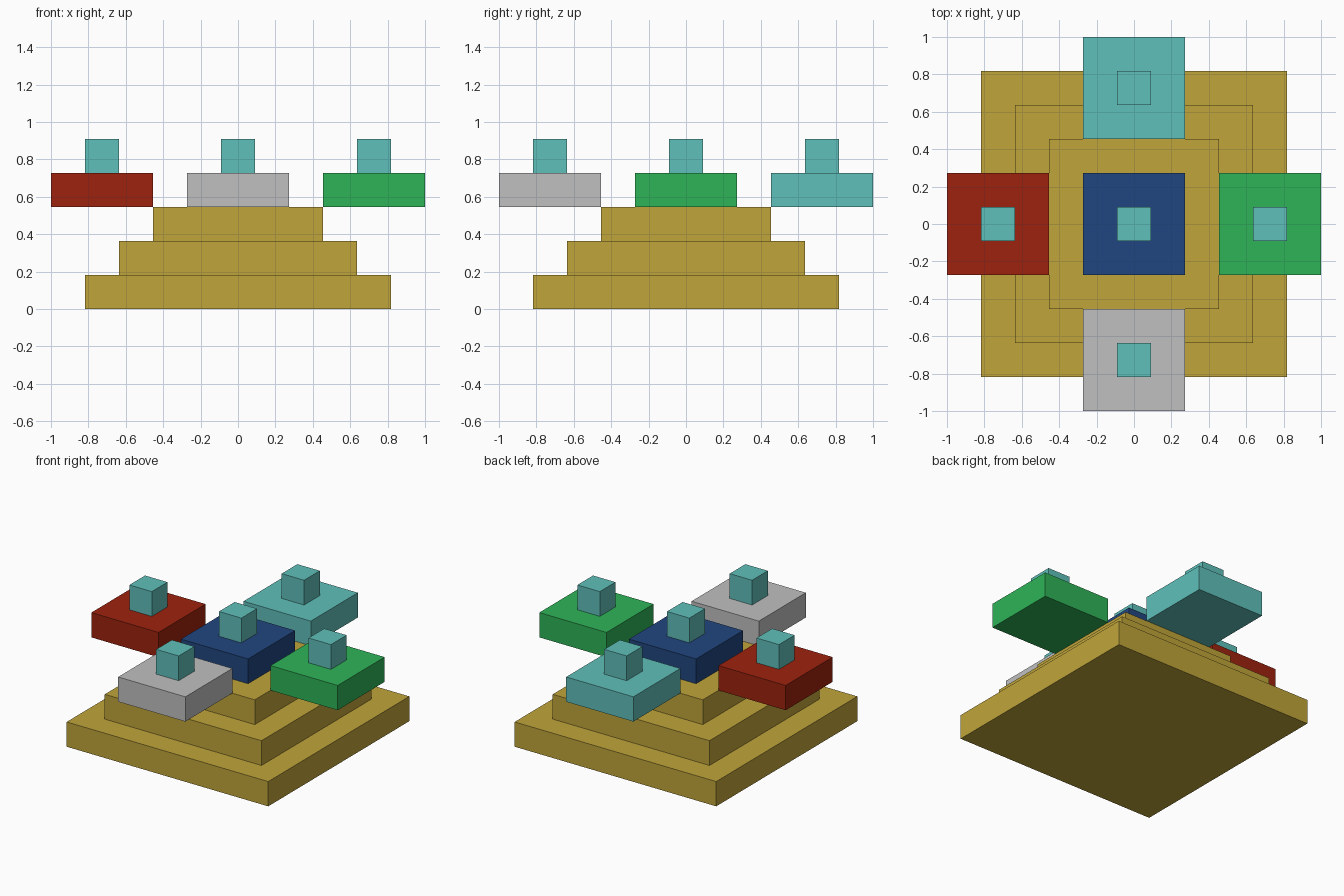
import bpy

cube = bpy.data.objects.get("Cube")
if cube:
    bpy.data.objects.remove(cube, do_unlink=True)

U = 2 / 11  # one block unit


def material(name, rgb):
    """Flat material from 8-bit display values, converted to linear."""
    linear = [((c / 255 + 0.055) / 1.055) ** 2.4 for c in rgb]
    mat = bpy.data.materials.new(name)
    mat.use_nodes = True
    mat.diffuse_color = (*linear, 1)
    bsdf = next(n for n in mat.node_tree.nodes if n.type == "BSDF_PRINCIPLED")
    bsdf.inputs["Base Color"].default_value = (*linear, 1)
    bsdf.inputs["Roughness"].default_value = 0.8
    return mat


def slab(name, x, y, level, width, mat):
    """Square block one unit tall, resting on the given level."""
    bpy.ops.mesh.primitive_cube_add(size=1, location=(x * U, y * U, (level + 0.5) * U))
    obj = bpy.context.object
    obj.name = name
    obj.scale = (width * U, width * U, U)
    bpy.ops.object.transform_apply(location=False, rotation=False, scale=True)
    obj.data.materials.append(mat)


gold = material("gold", (192, 165, 58))
teal = material("teal", (96, 192, 187))
red = material("red", (158, 34, 14))
grey = material("light grey", (192, 192, 192))
green = material("green", (46, 180, 87))
blue = material("dark blue", (33, 70, 128))

# Stepped base
for level, name in enumerate(("lower_step", "middle_step", "upper_step")):
    slab(name, 0, 0, level, 9 - 2 * level, gold)

# Five plates, each topped with a small knob
for side, x, y, mat in (
    ("centre", 0, 0, blue),
    ("front", 0, -4, grey),
    ("back", 0, 4, teal),
    ("left", 4, 0, green),
    ("right", -4, 0, red),
):
    slab(side + "_plate", x, y, 3, 3, mat)
    slab(side + "_knob", x, y, 4, 1, teal)
